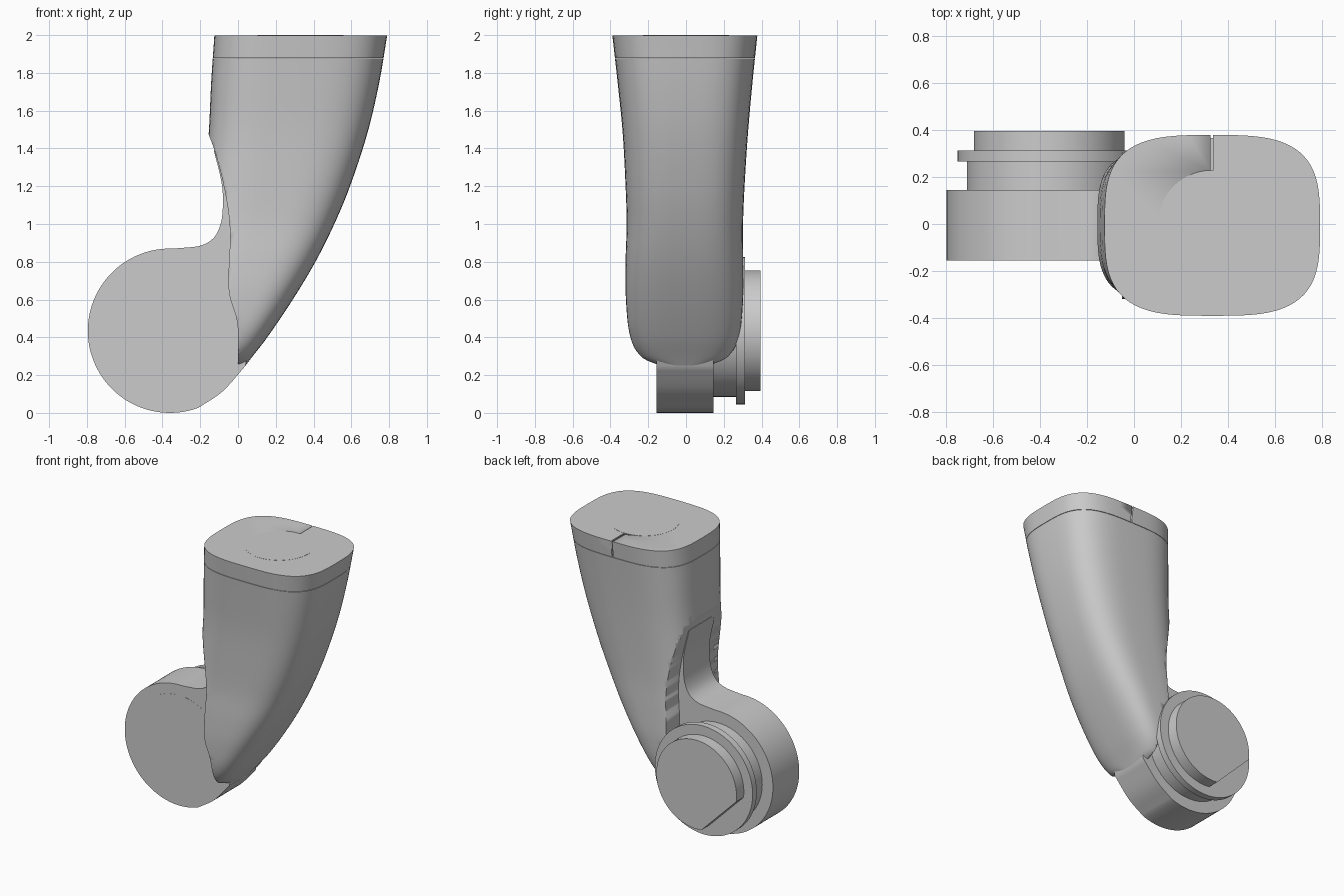
import bpy, bmesh, math
from mathutils import Vector

if "Cube" in bpy.data.objects:
    bpy.data.objects.remove(bpy.data.objects["Cube"])

grey = bpy.data.materials.new("plain grey")
grey.use_nodes = True
colour = (0.6, 0.6, 0.6, 1)
grey.diffuse_color = colour
grey.node_tree.nodes["Principled BSDF"].inputs["Base Color"].default_value = colour

HUB_X, HUB_Z, HUB_R = -0.36, 0.435, 0.435
FRONT, BACK = -0.155, 0.145


def finish(name, bm, angle=35):
    bmesh.ops.recalc_face_normals(bm, faces=bm.faces)
    mesh = bpy.data.meshes.new(name)
    bm.to_mesh(mesh)
    bm.free()
    mesh.materials.append(grey)
    obj = bpy.data.objects.new(name, mesh)
    bpy.context.collection.objects.link(obj)
    bpy.ops.object.select_all(action='DESELECT')
    obj.select_set(True)
    bpy.context.view_layer.objects.active = obj
    bpy.ops.object.shade_smooth_by_angle(angle=math.radians(angle))
    return obj


def prism(points, y0, y1):
    """Extrude an x-z outline along y."""
    bm = bmesh.new()
    a, b = ([bm.verts.new((x, y, z)) for x, z in points] for y in (y0, y1))
    bm.faces.new(a)
    bm.faces.new(b)
    n = len(points)
    for i in range(n):
        j = (i + 1) % n
        bm.faces.new((a[i], a[j], b[j], b[i]))
    return bm


def arc(r, start, end, steps):
    out = []
    for i in range(steps + 1):
        t = math.radians(start + (end - start) * i / steps)
        out.append((HUB_X + r * math.cos(t), HUB_Z + r * math.sin(t)))
    return out


def spline(rows, t):
    """Smooth interpolation through rows whose first entry is the parameter."""
    k = max(i for i in range(len(rows) - 1) if rows[i][0] <= t + 1e-9)

    def slope(i, c):
        a, b = rows[max(i - 1, 0)], rows[min(i + 1, len(rows) - 1)]
        return (b[c] - a[c]) / (b[0] - a[0])
    p, q = rows[k], rows[k + 1]
    h = q[0] - p[0]
    s = (t - p[0]) / h
    return [(2*s**3 - 3*s*s + 1) * p[c] + (s**3 - 2*s*s + s) * h * slope(k, c)
            + (3*s*s - 2*s**3) * q[c] + (s**3 - s*s) * h * slope(k + 1, c)
            for c in range(1, len(p))]


def smooth_path(points, per=6):
    rows = [(i, *p) for i, p in enumerate(points)]
    return [tuple(spline(rows, i / per)) for i in range((len(points) - 1) * per + 1)]


def cut(obj, cutter):
    mod = obj.modifiers.new("cut", 'BOOLEAN')
    mod.operation = 'DIFFERENCE'
    mod.solver = 'EXACT'
    mod.object = cutter
    cutter.hide_render = True
    cutter.hide_set(True)


# Arm sections: height, left x, right x, front y, back y
SECTIONS = [(0.25, -0.25, 0.04, -0.155, 0.14), (0.29, -0.25, 0.07, -0.24, 0.225),
            (0.4, -0.25, 0.155, -0.295, 0.28), (0.6, -0.24, 0.29, -0.318, 0.302),
            (0.8, -0.22, 0.41, -0.32, 0.303), (1.0, -0.2, 0.51, -0.314, 0.302),
            (1.2, -0.18, 0.593, -0.32, 0.31), (1.48, -0.155, 0.685, -0.335, 0.328),
            (1.75, -0.142, 0.748, -0.362, 0.352), (2.0, -0.125, 0.79, -0.39, 0.378)]


def loft(heights, sides=72, power=3.3):
    bm = bmesh.new()
    rings = []
    for z in heights:
        x0, x1, y0, y1 = spline(SECTIONS, z)
        ring = []
        for i in range(sides):
            t = 2 * math.pi * i / sides
            c, s = math.cos(t), math.sin(t)
            u = math.copysign(abs(c) ** (2 / power), c)
            v = math.copysign(abs(s) ** (2 / power), s)
            ring.append(bm.verts.new(((x0 + x1 + u * (x1 - x0)) / 2,
                                      (y0 + y1 + v * (y1 - y0)) / 2, z)))
        rings.append(ring)
    for a, b in zip(rings, rings[1:]):
        for i in range(sides):
            j = (i + 1) % sides
            bm.faces.new((a[i], a[j], b[j], b[i]))
    bm.faces.new(rings[0])
    bm.faces.new(rings[-1])
    return bm


# Arm with a scooped inner side
SEAM = 1.88
arm = finish("arm", loft([0.25 + (SEAM - 0.253) * (i / 40) ** 1.6 for i in range(41)]))
scoop = smooth_path([(-0.165, 1.5), (-0.115, 1.36), (-0.065, 1.15), (-0.042, 0.95),
                     (-0.05, 0.66), (-0.008, 0.5), (0.0, 0.4), (0.0, 0.2)])
cut(arm, finish("scoop_cutter", prism(scoop + [(-1, 0.2), (-1, 1.5)], -1, 1)))

# Top cap with two slots and a round plug
cap = finish("top_cap", loft([SEAM, 1.92, 1.96, 1.999]))
for side, name in ((-1, "front"), (1, "back")):
    bm = bmesh.new()
    bmesh.ops.create_cube(bm, size=1)
    for v in bm.verts:
        v.co = Vector((0.33 + v.co.x * 0.01, side * (0.42 + v.co.y * 0.4), 1.94 + v.co.z * 0.2))
    cut(cap, finish(name + "_slot_cutter", bm))
bm = bmesh.new()
bmesh.ops.create_cone(bm, cap_ends=True, segments=64, radius1=0.228, radius2=0.228, depth=0.1)
bmesh.ops.translate(bm, verts=bm.verts, vec=(0.33, 0, 1.95))
finish("top_plug", bm)

# Hub with a neck running up into the arm and a rounded front rim
rim = arc(HUB_R, 244, 88, 56)
neck = smooth_path([(-0.3, 0.873), (-0.2, 0.885), (-0.13, 0.925), (-0.092, 1.0),
                    (-0.08, 1.1), (-0.087, 1.22), (-0.128, 1.39)], 4)
inside = [(0.1, 1.39), (0.1, 0.6)]
under = smooth_path([(0.04, 0.25), (-0.08, 0.115), (-0.2, 0.033)], 5)
base = arc(HUB_R, 290, 246, 12)
bm = prism(rim + neck + inside + under + base, FRONT, BACK)
rounded = len(rim) + len(neck)
bm.verts.ensure_lookup_table()
edges = [bm.edges.get((bm.verts[i], bm.verts[i + 1])) for i in range(rounded - 1)]
bmesh.ops.bevel(bm, geom=edges, offset=0.055, segments=6, profile=0.5, affect='EDGES')
finish("hub", bm)

# Flush round cover on the hub front
finish("hub_cover", prism(arc(0.36, 0, 357, 84), FRONT - 0.001, 0))

# Stepped coupling on the hub back, last step with a flat
finish("coupling_neck", prism(arc(0.35, 0, 356, 89), 0.1, 0.28))
finish("coupling_flange", prism(arc(0.39, 0, 356, 89), 0.265, 0.312))
finish("coupling_disc", prism(arc(0.32, -97, 187, 80), 0.3, 0.395))
